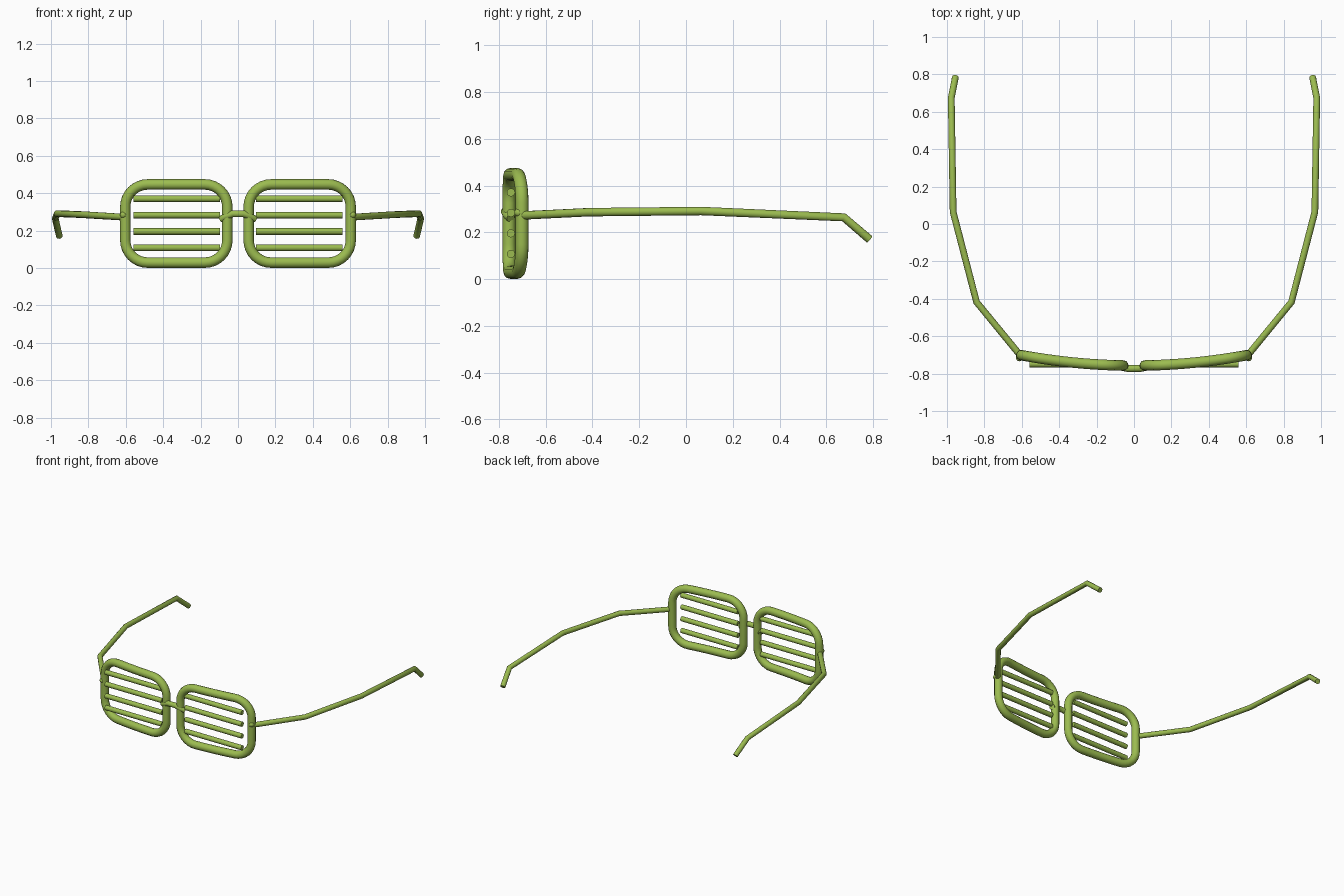
import bpy
from math import sin, cos, pi

if "Cube" in bpy.data.objects:
    bpy.data.objects.remove(bpy.data.objects["Cube"])

green = bpy.data.materials.new("green_plastic")
green.diffuse_color = (0.33, 0.50, 0.08, 1)
green.use_nodes = True
green.node_tree.nodes["Principled BSDF"].inputs["Base Color"].default_value = green.diffuse_color


def finish(obj, name, mirror=True):
    obj.name = name
    obj.data.materials.clear()
    obj.data.materials.append(green)
    bpy.ops.object.shade_smooth_by_angle(angle=0.7)
    if mirror:
        m = obj.modifiers.new("mirror", 'MIRROR')
        m.use_axis = (True, False, False)
        m.use_mirror_merge = False


def tube(name, pts, radius, closed=False, mirror=True):
    """Round tube swept along a list of points."""
    cu = bpy.data.curves.new(name, 'CURVE')
    cu.dimensions = '3D'
    cu.bevel_depth = radius
    cu.bevel_resolution = 4
    cu.use_fill_caps = True
    sp = cu.splines.new('POLY')
    sp.points.add(len(pts) - 1)
    for p, co in zip(sp.points, pts):
        p.co = (*co, 1)
    sp.use_cyclic_u = closed
    obj = bpy.data.objects.new(name, cu)
    bpy.context.collection.objects.link(obj)
    bpy.ops.object.select_all(action='DESELECT')
    obj.select_set(True)
    bpy.context.view_layer.objects.active = obj
    bpy.ops.object.convert(target='MESH')
    finish(bpy.context.object, name, mirror)


def wrap_y(x):
    # gentle backward sweep of the front frame
    return -0.757 + 0.057 * (x / 0.61) ** 2


# Rims: rounded rectangles following the face curve
cx, cz, hw, hh, r = 0.33, 0.238, 0.273, 0.209, 0.12
rim = []
for k, (sx, sz) in enumerate([(1, 1), (-1, 1), (-1, -1), (1, -1)]):
    for i in range(9):
        a = (k + i / 8) * pi / 2
        rim.append((cx + sx * (hw - r) + r * cos(a), cz + sz * (hh - r) + r * sin(a)))
    # extra points along the horizontal edges so they bend too
    if k in (0, 2):
        x0, z0 = rim[-1]
        for i in range(1, 6):
            rim.append((x0 - sx * 2 * (hw - r) * i / 6, z0))
tube("lens_rim", [(x, wrap_y(x), z) for x, z in rim], 0.028, closed=True)

# Shutter slats
for i in range(4):
    z = 0.108 + i * 0.0875
    tube(f"shutter_slat_{i + 1}", [(0.095, -0.749, z), (0.56, -0.749, z)], 0.0175)

# Nose bridge
tube("nose_bridge", [(-0.09, -0.75, 0.262), (-0.065, -0.766, 0.275), (-0.03, -0.773, 0.29),
                     (0.03, -0.773, 0.29), (0.065, -0.766, 0.275), (0.09, -0.75, 0.262)],
     0.019, mirror=False)

# Temple arms with drooping ear tips
tube("temple_arm", [(0.61, -0.70, 0.272), (0.842, -0.417, 0.286), (0.967, 0.065, 0.291),
                    (0.977, 0.675, 0.264), (0.955, 0.785, 0.17)], 0.018)

# Hinge studs
bpy.ops.mesh.primitive_uv_sphere_add(segments=16, ring_count=10, radius=0.018,
                                     location=(0, 0, 0))
stud = bpy.context.object
for v in stud.data.vertices:
    v.co.x += 0.613
    v.co.y -= 0.716
    v.co.z += 0.284
finish(stud, "hinge_stud")
